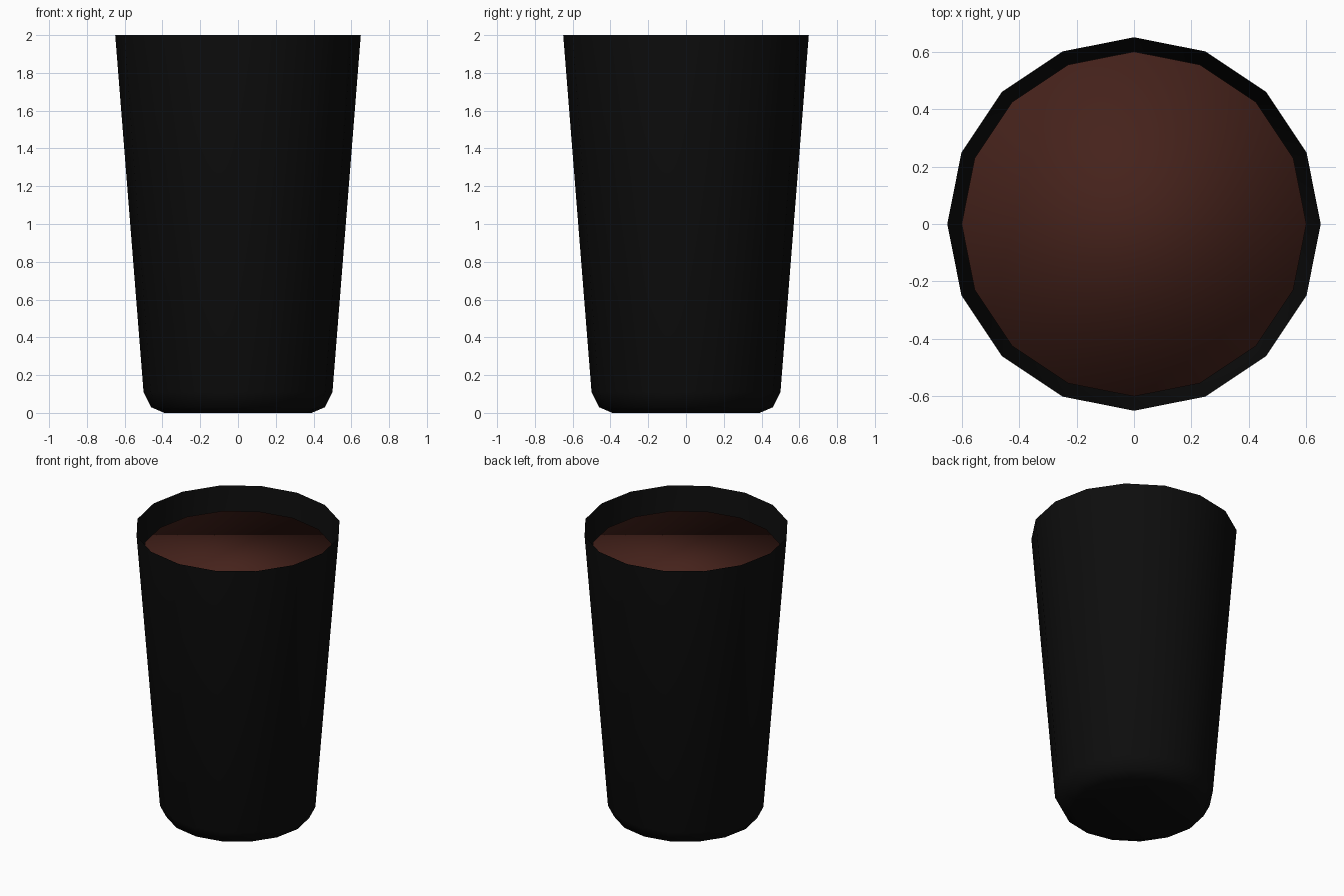
import bpy, bmesh, math

if "Cube" in bpy.data.objects:
    bpy.data.objects.remove(bpy.data.objects["Cube"])

SIDES = 16


def material(name, color):
    m = bpy.data.materials.new(name)
    m.diffuse_color = (*color, 1)
    m.use_nodes = True
    m.node_tree.nodes["Principled BSDF"].inputs["Base Color"].default_value = m.diffuse_color
    return m


def lathe(name, profile, mat, cap_top):
    """Revolve (radius, z) rings from bottom to top, closing the base."""
    bm = bmesh.new()
    rings = []
    for r, z in profile:
        rings.append([bm.verts.new((r * math.cos(2 * math.pi * i / SIDES),
                                    r * math.sin(2 * math.pi * i / SIDES), z))
                      for i in range(SIDES)])
    for low, high in zip(rings, rings[1:]):
        for i in range(SIDES):
            j = (i + 1) % SIDES
            bm.faces.new((low[i], low[j], high[j], high[i]))
    bm.faces.new(rings[0][::-1])
    if cap_top:
        bm.faces.new(rings[-1])
    for f in bm.faces:
        f.smooth = True
    mesh = bpy.data.meshes.new(name)
    bm.to_mesh(mesh)
    bm.free()
    mesh.materials.append(mat)
    ob = bpy.data.objects.new(name, mesh)
    bpy.context.collection.objects.link(ob)
    return ob


# Thin tapered cup, open at the top, with a rounded foot
lathe("cup", [(0.39, 0), (0.46, 0.03), (0.50, 0.11), (0.65, 2.0)],
      material("black", (0.004, 0.004, 0.004)), cap_top=False)

# Drink filling the cup to just below the rim
lathe("drink", [(0.36, 0.05), (0.43, 0.08), (0.465, 0.15), (0.60, 1.845)],
      material("brown", (0.06, 0.016, 0.011)), cap_top=True)
